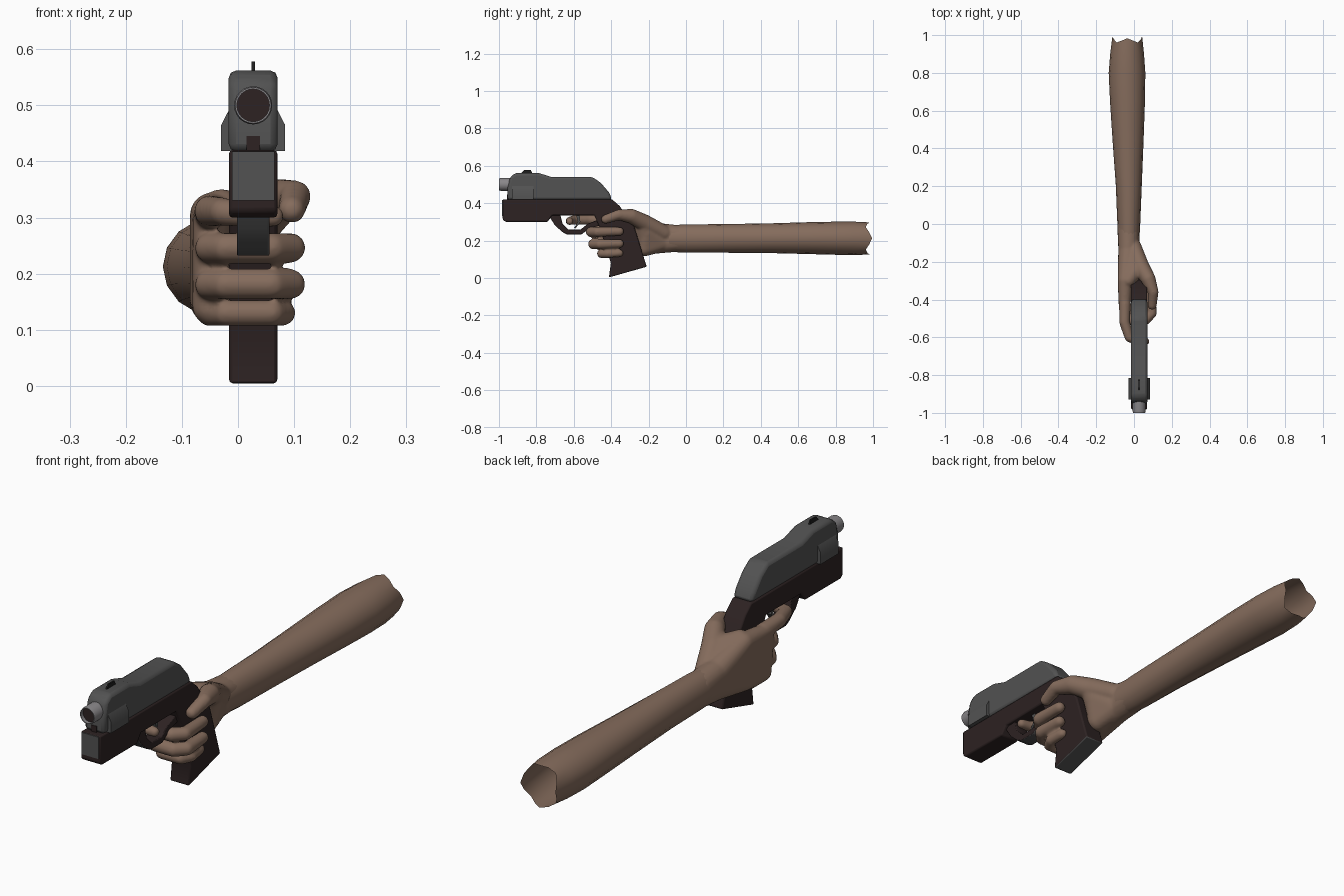
import bpy, bmesh, math
from mathutils import Vector

if "Cube" in bpy.data.objects:
    bpy.data.objects.remove(bpy.data.objects["Cube"])

CX = 0.027  # centre plane of the pistol


def material(name, r, g, b):
    m = bpy.data.materials.new(name)
    m.diffuse_color = (r, g, b, 1)
    m.use_nodes = True
    m.node_tree.nodes["Principled BSDF"].inputs["Base Color"].default_value = m.diffuse_color
    return m


SKIN = material("skin", 0.235, 0.15, 0.108)
STEEL = material("slide grey", 0.085, 0.085, 0.085)
BROWN = material("dark brown frame", 0.026, 0.016, 0.016)
SILVER = material("barrel silver", 0.25, 0.24, 0.25)
BLACK = material("black", 0.012, 0.012, 0.012)


def finish(name, bm, mats, angle=35, bevel=0):
    bmesh.ops.recalc_face_normals(bm, faces=bm.faces)
    me = bpy.data.meshes.new(name)
    bm.to_mesh(me)
    bm.free()
    ob = bpy.data.objects.new(name, me)
    bpy.context.collection.objects.link(ob)
    for m in mats:
        me.materials.append(m)
    if bevel:
        mod = ob.modifiers.new("bevel", 'BEVEL')
        mod.width, mod.segments, mod.limit_method = bevel, 2, 'ANGLE'
    bpy.ops.object.select_all(action='DESELECT')
    ob.select_set(True)
    bpy.context.view_layer.objects.active = ob
    bpy.ops.object.shade_smooth_by_angle(angle=math.radians(angle))
    return ob


def prism(name, pts, half, mats, bevel=0, rule=None):
    """Side profile of (y, z) points, extruded to both sides of the pistol."""
    bm = bmesh.new()
    f = bm.faces.new([bm.verts.new((CX - half, y, z)) for y, z in pts])
    ext = bmesh.ops.extrude_face_region(bm, geom=[f])["geom"]
    bmesh.ops.translate(bm, vec=(2 * half, 0, 0),
                        verts=[v for v in ext if isinstance(v, bmesh.types.BMVert)])
    bmesh.ops.recalc_face_normals(bm, faces=bm.faces)
    for face in bm.faces:
        if rule and rule(face.normal, face.calc_center_median()):
            face.material_index = 1
    return finish(name, bm, mats, bevel=bevel)


def loft(name, sections, sides, mats, cap=False, wave=None):
    """Elliptical rings (y, x0, x1, z0, z1) joined along y."""
    bm = bmesh.new()
    rings = []
    for i, (y, x0, x1, z0, z1) in enumerate(sections):
        ring = []
        for k in range(sides):
            a = 2 * math.pi * k / sides
            dy = wave(a) if wave and i == len(sections) - 1 else 0
            ring.append(bm.verts.new(((x0 + x1) / 2 + (x1 - x0) / 2 * math.cos(a), y + dy,
                                      (z0 + z1) / 2 + (z1 - z0) / 2 * math.sin(a))))
        rings.append(ring)
    for a, b in zip(rings, rings[1:]):
        for k in range(sides):
            n = (k + 1) % sides
            bm.faces.new((a[k], a[n], b[n], b[k]))
    if cap:
        bm.faces.new(rings[-1]).material_index = 1
    return finish(name, bm, mats)


def disc(y, r):
    return (y, CX - r, CX + r, 0.5 - r, 0.5 + r)


# --- pistol slide, flared collar, sight
prism("slide", [(-.955, .418), (-.955, .48), (-.94, .54), (-.91, .562), (-.79, .562),
                (-.72, .54), (-.50, .54), (-.455, .508), (-.41, .455), (-.395, .418)],
      .0435, [STEEL], .013)
bm = bmesh.new()
for y in (-.93, -.815):
    for x, z in [(.057, .419), (.057, .465), (.043, .492), (-.043, .492), (-.057, .465), (-.057, .419)]:
        bm.verts.new((CX + x, y, z))
bmesh.ops.convex_hull(bm, input=bm.verts)
finish("slide_collar", bm, [STEEL])
prism("front_sight", [(-.885, .555), (-.865, .578), (-.83, .578), (-.82, .555)], .003, [BLACK])

# --- barrel with dark bore
loft("barrel", [disc(-.9, .034), disc(-.99, .034), disc(-1, .032), disc(-1, .029), disc(-.985, .029)],
     24, [SILVER, BROWN], cap=True)
prism("guide_rod_hole", [(-.957, .42), (-.957, .445), (-.95, .445), (-.95, .42)], .012, [BROWN])

# --- frame with grip; the underside of the grip is grey
prism("frame_and_grip", [(-.98, .42), (-.98, .312), (-.965, .30), (-.74, .30), (-.715, .335),
                         (-.49, .335), (-.462, .27), (-.402, .08), (-.412, .003), (-.21, .06),
                         (-.275, .27), (-.355, .385), (-.395, .42)],
      .043, [BROWN, STEEL], .006, lambda n, c: n.z < -.8 and c.z < .05)
prism("frame_front_plate", [(-.983, .418), (-.983, .33), (-.978, .33), (-.978, .418)], .038, [STEEL])

# --- trigger guard with a grey outer rim, and trigger
prism("trigger_guard", [(-.735, .335), (-.70, .28), (-.66, .245), (-.635, .232), (-.56, .232),
                        (-.515, .265), (-.46, .28), (-.46, .315), (-.525, .29), (-.565, .258),
                        (-.628, .258), (-.66, .29), (-.672, .337)],
      .029, [BROWN, STEEL], .003, lambda n, c: abs(n.x) < .5 and n.z < -.2)
prism("trigger", [(-.59, .345), (-.578, .30), (-.598, .268), (-.59, .265), (-.565, .30), (-.57, .345)],
      .012, [STEEL])

# --- forearm: open tube with a scalloped end
loft("forearm", [(-.09, -.085, .028, .14, .282), (0, -.088, .033, .135, .286),
                 (.2, -.096, .041, .135, .288), (.45, -.114, .051, .133, .292),
                 (.65, -.127, .058, .128, .298), (.8, -.134, .06, .124, .301),
                 (.9, -.126, .053, .122, .301), (.975, -.114, .043, .126, .297)],
     16, [SKIN], wave=lambda a: .014 * math.cos(4 * a) + .006 * math.cos(2 * a))

# --- hand: hulls around spheres (x, y, z, radius), fused by a voxel remesh
ball = bmesh.new()
bmesh.ops.create_icosphere(ball, subdivisions=3, radius=1)
UNIT = [v.co.copy() for v in ball.verts]
ball.free()
hand = bmesh.new()


def hull(*spheres):
    vs = [hand.verts.new(Vector(s[:3]) + u * s[3]) for s in spheres for u in UNIT]
    res = bmesh.ops.convex_hull(hand, input=vs)
    junk = {g for g in res["geom_interior"] + res["geom_unused"] if isinstance(g, bmesh.types.BMVert)}
    bmesh.ops.delete(hand, geom=list(junk), context='VERTS')


def finger(*spheres):
    for a, b in zip(spheres, spheres[1:]):
        hull(a, b)


# wrist, palm and back of hand
hull((-.029, -.03, .197, .056), (-.029, -.03, .225, .056), (-.03, -.14, .185, .053), (-.03, -.14, .24, .053))
hull((-.03, -.14, .185, .053), (-.03, -.14, .24, .053), (-.05, -.30, .15, .036), (-.046, -.30, .305, .04))
hull((-.05, -.30, .15, .036), (-.046, -.30, .305, .04), (-.052, -.42, .14, .029), (-.05, -.44, .30, .03))
# heel behind the grip and web under the thumb
hull((-.02, -.13, .19, .05), (.0, -.22, .16, .044), (-.04, -.27, .155, .038), (.02, -.21, .25, .045))
hull((-.01, -.13, .24, .046), (.03, -.22, .29, .046), (-.03, -.30, .315, .036), (.0, -.22, .19, .045))
finger((-.005, -.12, .24, .044), (.033, -.22, .293, .046), (.075, -.29, .33, .039),
       (.102, -.36, .338, .028), (.096, -.43, .314, .024))
# index finger reaching the trigger
finger((-.048, -.42, .305, .031), (-.05, -.52, .312, .028), (-.025, -.60, .31, .025),
       (.02, -.622, .305, .022), (.063, -.622, .302, .019))
# three fingers wrapped round the grip: height, front y, radius, reach
for z, y, r, reach in [(.246, -.508, .027, .094), (.181, -.496, .027, .094), (.13, -.452, .0235, .08)]:
    finger((-.05, y + .12, z, r), (-.05, y + .035, z, r), (-.022, y, z, r), (.06, y, z, r),
           (reach, y + .035, z, r * .97), (reach - .004, -.355, z + .003, r * .85))
ob = finish("hand", hand, [SKIN], angle=180)
mod = ob.modifiers.new("fuse", 'REMESH')
mod.mode, mod.voxel_size, mod.use_smooth_shade = 'VOXEL', .006, True
mod = ob.modifiers.new("soften", 'SMOOTH')
mod.factor, mod.iterations = .5, 5
